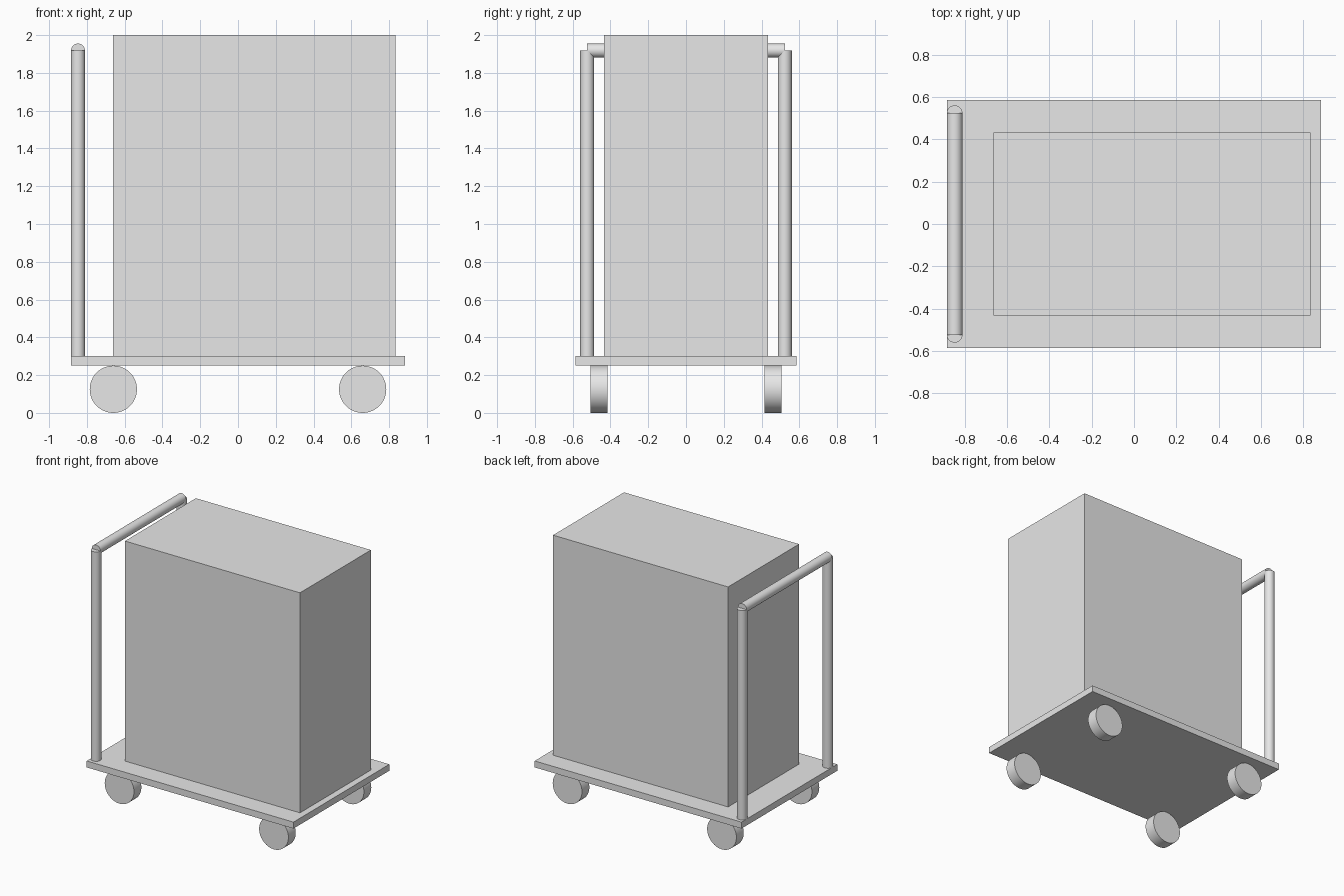
import bpy
import math

if "Cube" in bpy.data.objects:
    bpy.data.objects.remove(bpy.data.objects["Cube"], do_unlink=True)

# One plain grey for the whole cart
GREY = (0.8, 0.8, 0.8, 1.0)
grey = bpy.data.materials.new("light_grey")
grey.use_nodes = True
grey.diffuse_color = GREY
grey.node_tree.nodes["Principled BSDF"].inputs["Base Color"].default_value = GREY


def box(name, low, high):
    """Box between two corners."""
    centre = [(a + b) / 2 for a, b in zip(low, high)]
    bpy.ops.mesh.primitive_cube_add(size=1, location=centre)
    ob = bpy.context.object
    ob.name = name
    ob.scale = [b - a for a, b in zip(low, high)]
    bpy.ops.object.transform_apply(location=False, rotation=False, scale=True)
    ob.data.materials.append(grey)
    return ob


def cylinder(name, radius, length, centre, along_y=False):
    """Smooth cylinder standing up or lying along y."""
    bpy.ops.mesh.primitive_cylinder_add(
        vertices=48, radius=radius, depth=length, location=centre,
        rotation=(math.pi / 2 if along_y else 0, 0, 0))
    ob = bpy.context.object
    ob.name = name
    ob.data.materials.append(grey)
    bpy.ops.object.shade_smooth_by_angle(angle=math.radians(30))
    return ob


DECK_BOTTOM, DECK_TOP = 0.25, 0.30
POST_X, POST_Y, POST_TOP, TUBE = -0.847, 0.523, 1.918, 0.037

# Flat deck and the tall load on it
box("deck", (-0.884, -0.585, DECK_BOTTOM), (0.884, 0.585, DECK_TOP))
box("cargo_box", (-0.663, -0.433, DECK_TOP), (0.833, 0.433, 2.0))

# Four wheels and two handle posts
for side, sy in (("right", -1), ("left", 1)):
    for end, sx in (("rear", -1), ("front", 1)):
        cylinder(f"wheel_{end}_{side}", 0.125, 0.09,
                 (sx * 0.66, sy * 0.461, 0.125), along_y=True)
    cylinder(f"handle_post_{side}", TUBE, POST_TOP - DECK_TOP,
             (POST_X, sy * POST_Y, (POST_TOP + DECK_TOP) / 2))

# Crossbar joining the post tops
cylinder("handle_bar", TUBE, 2 * POST_Y, (POST_X, 0, POST_TOP), along_y=True)
